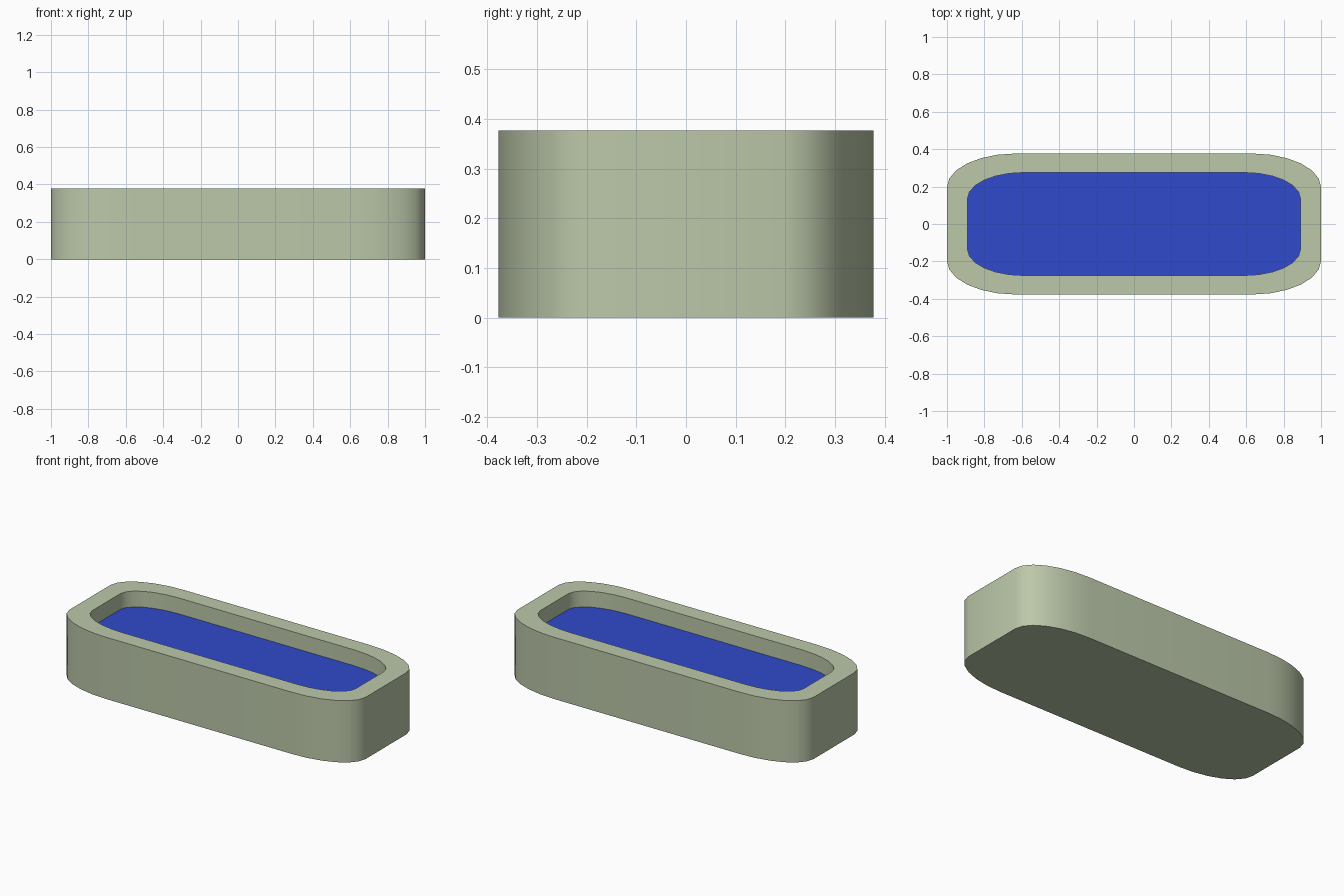
import bpy, bmesh, math

if "Cube" in bpy.data.objects:
    bpy.data.objects.remove(bpy.data.objects["Cube"])

SEG = 6            # segments per rounded corner
HEIGHT, WATER_Z = 0.377, 0.28


def rounded_outline(hx, hy, rx, ry):
    """Counter-clockwise rectangle outline with elliptical corners."""
    pts = []
    for q, (sx, sy) in enumerate(((1, 1), (-1, 1), (-1, -1), (1, -1))):
        for i in range(SEG + 1):
            a = math.pi / 2 * (q + i / SEG)
            pts.append((sx * (hx - rx) + rx * math.cos(a),
                        sy * (hy - ry) + ry * math.sin(a)))
    return pts


def material(name, color):
    mat = bpy.data.materials.new(name)
    mat.diffuse_color = (*color, 1)
    mat.use_nodes = True
    mat.node_tree.nodes["Principled BSDF"].inputs["Base Color"].default_value = mat.diffuse_color
    return mat


def add_object(name, bm, mat):
    mesh = bpy.data.meshes.new(name)
    bm.to_mesh(mesh)
    bm.free()
    mesh.materials.append(mat)
    obj = bpy.data.objects.new(name, mesh)
    bpy.context.collection.objects.link(obj)
    return obj


outer = rounded_outline(1.0, 0.377, 0.37, 0.18)
inner = rounded_outline(0.89, 0.275, 0.30, 0.14)

# Tub: underside, outer wall, flat rim and inner wall down to the water
bm = bmesh.new()
rings = [[bm.verts.new((x, y, z)) for x, y in outline]
         for outline, z in ((outer, 0), (outer, HEIGHT), (inner, HEIGHT), (inner, WATER_Z))]
bm.faces.new(reversed(rings[0]))
n = len(outer)
for a, b in zip(rings, rings[1:]):
    for i in range(n):
        j = (i + 1) % n
        bm.faces.new((a[i], a[j], b[j], b[i]))
tub = add_object("tub", bm, material("sage", (0.50, 0.58, 0.40)))

# Water: flat surface closing the basin
bm = bmesh.new()
bm.faces.new([bm.verts.new((x, y, WATER_Z)) for x, y in inner])
add_object("water_surface", bm, material("blue", (0.03, 0.07, 0.60)))

# Smooth the walls, keep the rim edges crisp
bpy.context.view_layer.objects.active = tub
tub.select_set(True)
bpy.ops.object.shade_smooth_by_angle(angle=math.radians(40))
